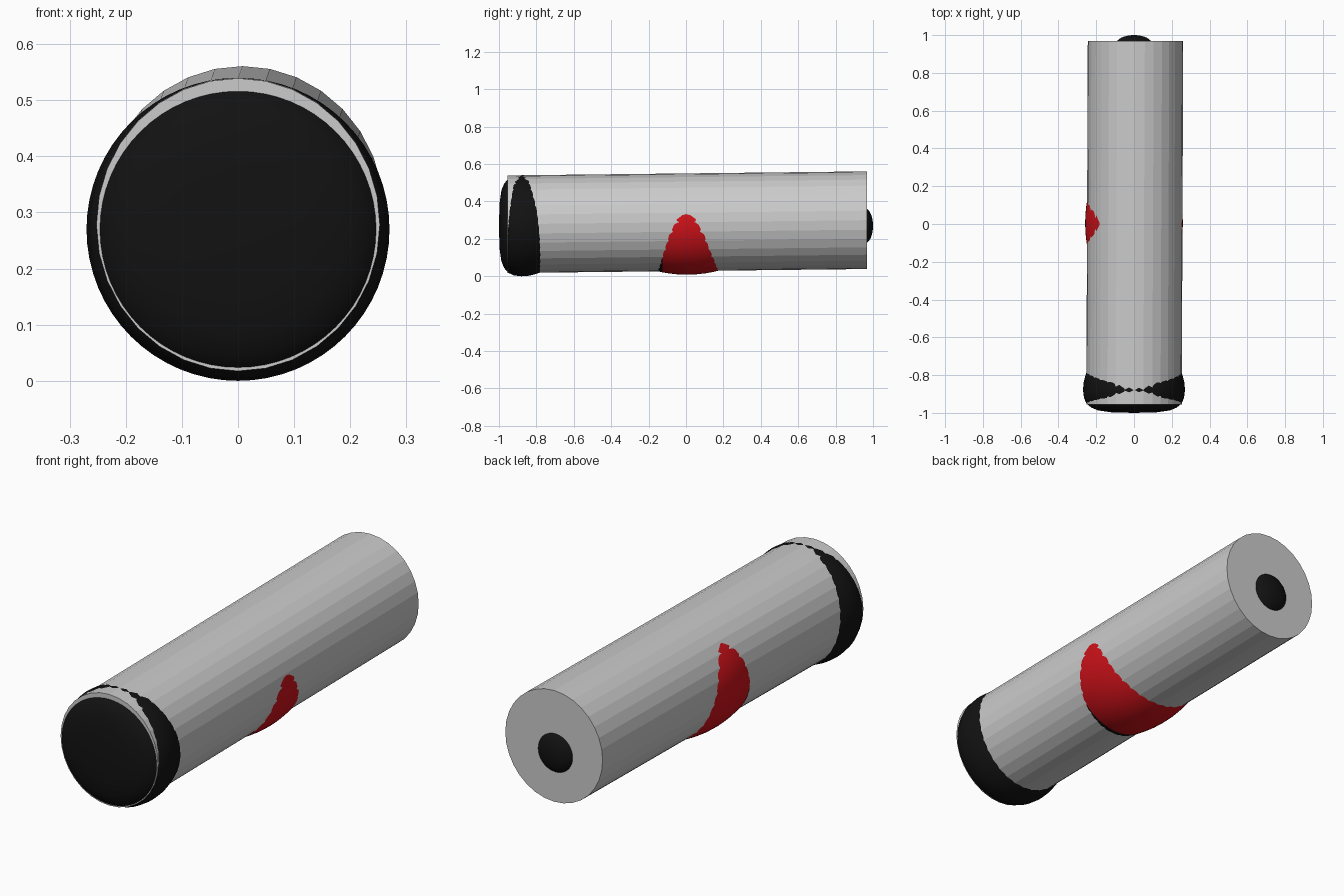
import bpy, bmesh, math
from mathutils import Vector

if "Cube" in bpy.data.objects:
    bpy.data.objects.remove(bpy.data.objects["Cube"])


def material(name, color):
    m = bpy.data.materials.new(name)
    m.diffuse_color = (*color, 1)
    m.use_nodes = True
    m.node_tree.nodes["Principled BSDF"].inputs["Base Color"].default_value = m.diffuse_color
    return m


black = material("black", (0.006, 0.006, 0.006))
red = material("red", (0.62, 0.006, 0.01))


def lathe(name, profile, center, sx=1.0, n=64, mats=(), axis=(0, 1, 0), angle=40):
    """Revolve (y, radius) pairs about an axis through center; zero radius closes an end."""
    bm = bmesh.new()
    a = Vector(axis)
    rings = []
    for y, r in profile:
        o = Vector(center) + a * y
        if r == 0:
            rings.append([bm.verts.new(o)])
        else:
            rings.append([bm.verts.new(o + Vector((sx * r * math.sin(2 * math.pi * i / n), 0,
                                                   r * math.cos(2 * math.pi * i / n))))
                          for i in range(n)])
    for p, q in zip(rings, rings[1:]):
        for i in range(n):
            j = (i + 1) % n
            if len(p) == 1:
                bm.faces.new((p[0], q[i], q[j]))
            elif len(q) == 1:
                bm.faces.new((p[i], q[0], p[j]))
            else:
                bm.faces.new((p[i], q[i], q[j], p[j]))
    for ring, flip in ((rings[0], False), (rings[-1], True)):
        if len(ring) > 1:
            bm.faces.new(ring[::-1] if flip else ring)
    bmesh.ops.recalc_face_normals(bm, faces=bm.faces)
    me = bpy.data.meshes.new(name)
    bm.to_mesh(me)
    bm.free()
    ob = bpy.data.objects.new(name, me)
    bpy.context.collection.objects.link(ob)
    for m in mats:
        me.materials.append(m)
    if angle:
        bpy.ops.object.select_all(action='DESELECT')
        ob.select_set(True)
        bpy.context.view_layer.objects.active = ob
        bpy.ops.object.shade_smooth_by_angle(angle=math.radians(angle))
    return ob


# Faceted main tube, tilted very slightly upward toward the back
lathe("main_tube", [(-0.955, 0.261), (0.968, 0.261)], (0.004, 0, 0.289),
      sx=0.968, n=32, axis=(0.004, 1, 0.0112), angle=0)

# Rounded front cap
lathe("front_cap", [(-1.0, 0), (-0.997, 0.12), (-0.987, 0.19), (-0.972, 0.226),
                    (-0.95, 0.252), (-0.92, 0.265), (-0.88, 0.27), (-0.84, 0.267),
                    (-0.80, 0.257), (-0.77, 0.246), (-0.73, 0.21), (-0.70, 0)],
      (0, 0, 0.27), mats=[black])

# Bulging centre band that breaks through the underside; black front edge, red elsewhere
ys = [-0.24, -0.2, -0.16, -0.125, -0.09, -0.05, 0, 0.05, 0.1, 0.15, 0.2, 0.25]
band = lathe("centre_band",
             [(-0.24, 0)] + [(y, 0.2665 - 0.74 * (y - 0.005) ** 2) for y in ys] + [(0.25, 0)],
             (0, 0, 0.275), sx=0.971, mats=[red, black])
for f in band.data.polygons:
    f.material_index = 1 if f.center.y < -0.125 else 0

# Domed button on the back face
dome = [(0.955 + 0.045 * math.sin(t), 0.094 * math.cos(t))
        for t in [i * math.pi / 16 for i in range(8)]]
lathe("back_button", dome + [(1.0, 0)], (0, 0, 0.27), n=48, mats=[black])
